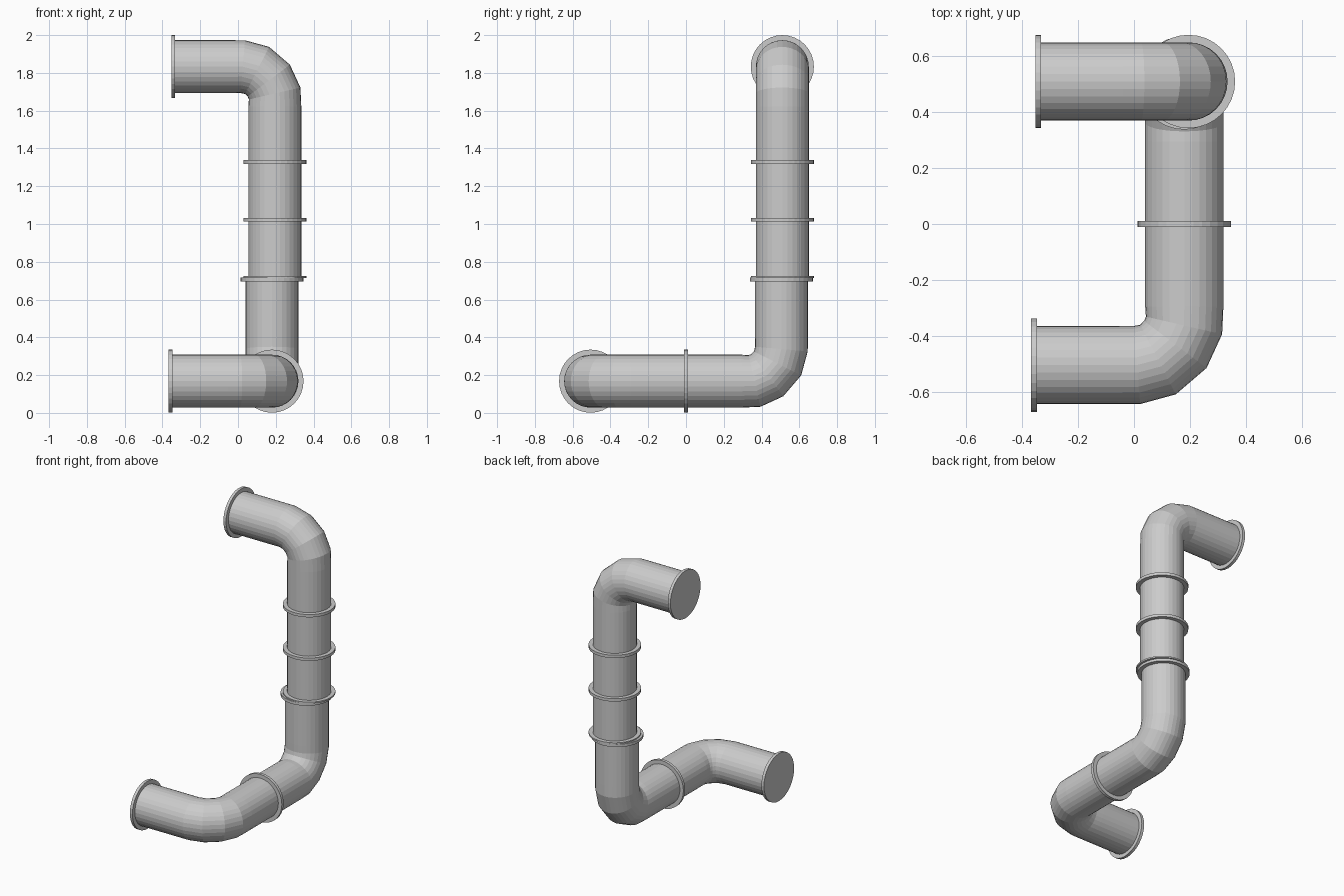
import bpy, bmesh
from math import sin, cos, pi, radians
from mathutils import Matrix, Vector

if "Cube" in bpy.data.objects:
    bpy.data.objects.remove(bpy.data.objects["Cube"])

SIDES = 32
PIPE_R, FLANGE_R = 0.14, 0.167
LEG_A, LEG_B = 0.548, 0.505      # elbow legs measured from the corner


def loft(bm, stations, cap):
    """Skin circular sections; each station is (x, y, turn angle, radius) in the local XY plane."""
    rings = []
    for x, y, a, r in stations:
        n = Vector((sin(radians(a)), -cos(radians(a)), 0))
        ring = []
        for i in range(SIDES):
            t = 2 * pi * i / SIDES
            ring.append(bm.verts.new(Vector((x, y, 0)) + n * r * cos(t) + Vector((0, 0, r * sin(t)))))
        rings.append(ring)
    for p, q in zip(rings, rings[1:]):
        for i in range(SIDES):
            j = (i + 1) % SIDES
            bm.faces.new((p[i], p[j], q[j], q[i]))
    if cap:
        bm.faces.new(rings[0][::-1])
        bm.faces.new(rings[-1])


def finish(name, bm, d1, d2, origin):
    d1, d2 = Vector(d1), Vector(d2)
    bmesh.ops.recalc_face_normals(bm, faces=bm.faces[:])
    me = bpy.data.meshes.new(name)
    bm.to_mesh(me)
    bm.free()
    ob = bpy.data.objects.new(name, me)
    ob.matrix_world = Matrix.Translation(origin) @ Matrix((d1, d2, d1.cross(d2))).transposed().to_4x4()
    bpy.context.collection.objects.link(ob)


def elbow(name, d1, d2, corner):
    bm = bmesh.new()
    path = [(-LEG_A + 0.01, 0, 0), (-0.235, 0, 0), (-0.17, 0, 5), (-0.094, 0.02, 27),
            (-0.032, 0.074, 53), (-0.001, 0.142, 77), (0, 0.21, 90), (0, LEG_B - 0.005, 90)]
    loft(bm, [(x, y, a, PIPE_R) for x, y, a in path], False)
    # end flanges
    loft(bm, [(-LEG_A, 0, 0, FLANGE_R), (-LEG_A + 0.02, 0, 0, FLANGE_R)], True)
    loft(bm, [(0, LEG_B - 0.01, 90, FLANGE_R), (0, LEG_B, 90, FLANGE_R)], True)
    finish(name, bm, d1, d2, corner)


def straight(name, z0, z1):
    bm = bmesh.new()
    h = z1 - z0
    loft(bm, [(0.005, 0, 0, PIPE_R), (h - 0.005, 0, 0, PIPE_R)], False)
    for s in (0, h - 0.01):
        loft(bm, [(s, 0, 0, FLANGE_R), (s + 0.01, 0, 0, FLANGE_R)], True)
    finish(name, bm, (0, 0, 1), (0, 1, 0), (0.195, 0.51, z0))


# three identical elbows
elbow("lower_elbow", (1, 0, 0), (0, 1, 0), (0.18, -0.505, 0.168))
elbow("riser_elbow", (0, 0, -1), (0, -1, 0), (0.18, 0.505, 0.168))
elbow("upper_elbow", (1, 0, 0), (0, 0, -1), (0.195, 0.51, 1.833))

# two straight riser sections
straight("lower_straight_pipe", 0.714, 1.023)
straight("upper_straight_pipe", 1.023, 1.328)
